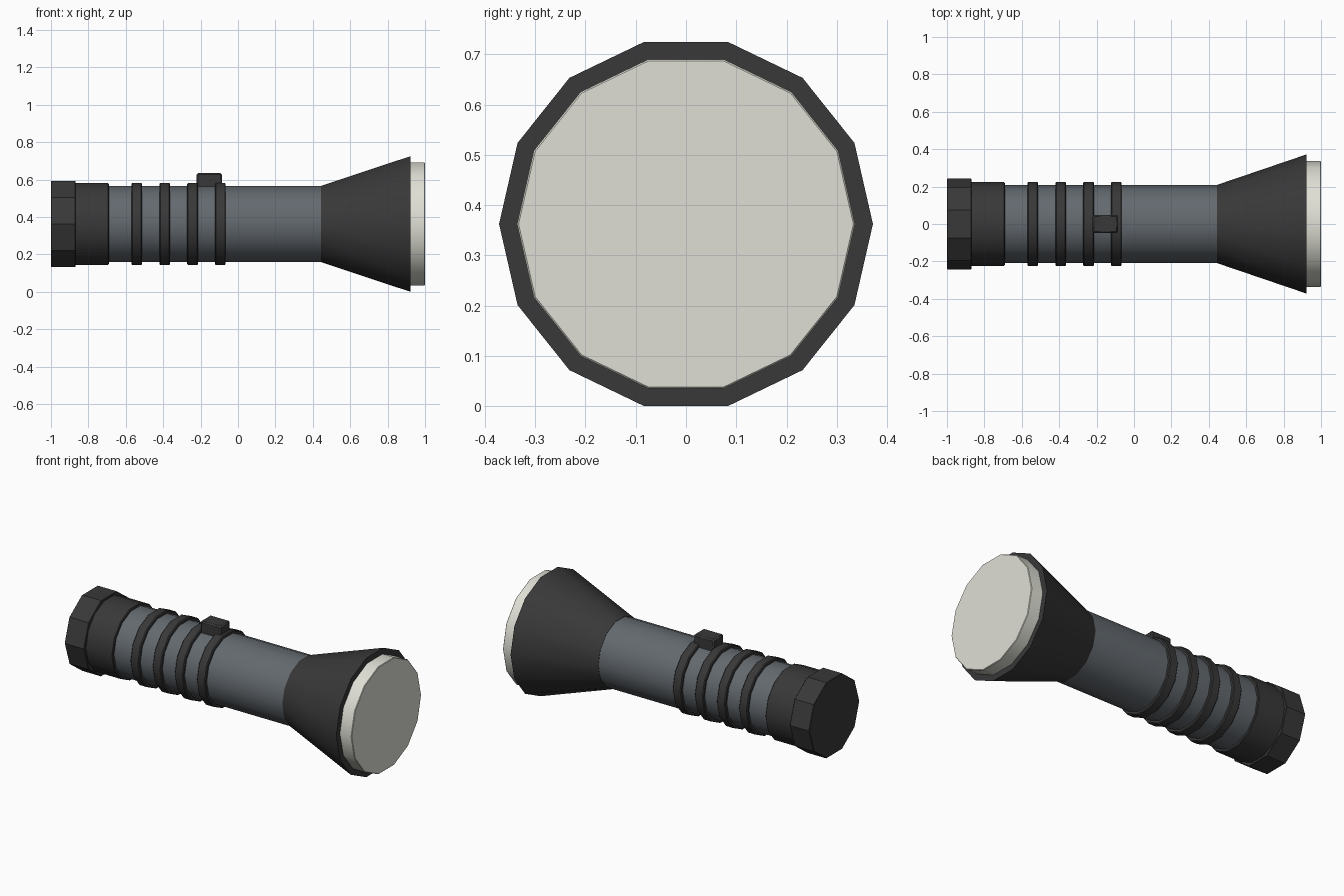
import bpy, bmesh, math

if "Cube" in bpy.data.objects:
    bpy.data.objects.remove(bpy.data.objects["Cube"])

AXIS_Z = 0.3625


def material(name, rgb):
    m = bpy.data.materials.new(name)
    m.diffuse_color = (*rgb, 1.0)
    m.use_nodes = True
    m.node_tree.nodes["Principled BSDF"].inputs["Base Color"].default_value = m.diffuse_color
    return m


black = material("black_rubber", (0.04, 0.04, 0.04))
grey = material("grey_metal", (0.125, 0.142, 0.158))
glass = material("pale_lens", (0.74, 0.74, 0.67))


def finish(name, bm, mat, bevel):
    bmesh.ops.recalc_face_normals(bm, faces=bm.faces)
    me = bpy.data.meshes.new(name)
    bm.to_mesh(me)
    bm.free()
    me.materials.append(mat)
    ob = bpy.data.objects.new(name, me)
    bpy.context.collection.objects.link(ob)
    if bevel:
        mod = ob.modifiers.new("edge_bevel", 'BEVEL')
        mod.width = bevel
        mod.segments = 1
        mod.limit_method = 'ANGLE'
        mod.angle_limit = math.radians(45)
    bpy.ops.object.select_all(action='DESELECT')
    ob.select_set(True)
    bpy.context.view_layer.objects.active = ob
    bpy.ops.object.shade_smooth_by_angle(angle=math.radians(30))
    return ob


def tube(name, x0, x1, r0, r1, mat, sides=14, bevel=0.004):
    """Closed prism or cone along x, with a vertex on the y axis."""
    bm = bmesh.new()
    rings = []
    for x, r in ((x0, r0), (x1, r1)):
        rings.append([bm.verts.new((x, r * math.cos(math.tau * i / sides),
                                    AXIS_Z + r * math.sin(math.tau * i / sides)))
                      for i in range(sides)])
    a, b = rings
    for i in range(sides):
        j = (i + 1) % sides
        bm.faces.new((a[i], a[j], b[j], b[i]))
    bm.faces.new(a)
    bm.faces.new(b)
    return finish(name, bm, mat, bevel)


# Barrel and flared head
tube("barrel", -0.70, 0.45, 0.2075, 0.2075, grey, bevel=0)
tube("head", 0.445, 0.922, 0.2095, 0.3718, black, bevel=0)

# Lens disc
tube("lens", 0.91, 1.0, 0.336, 0.336, glass, bevel=0.003)

# Tail collar and ten-sided cap
tube("tail_collar", -0.875, -0.69, 0.2235, 0.2235, black)
tube("tail_cap", -1.0, -0.868, 0.2425, 0.2425, black, sides=10, bevel=0.003)

# Grip rings
for n in range(4):
    x = -0.541 + 0.149 * n
    tube(f"grip_ring_{n + 1}", x - 0.0285, x + 0.0285, 0.2255, 0.2255, black, bevel=0.005)

# Switch button on top
bm = bmesh.new()
bmesh.ops.create_cube(bm, size=1.0)
for v in bm.verts:
    v.co.x = -0.153 + v.co.x * 0.136
    v.co.y = v.co.y * 0.098
    v.co.z = 0.589 + v.co.z * 0.09
finish("switch", bm, black, 0.008)
